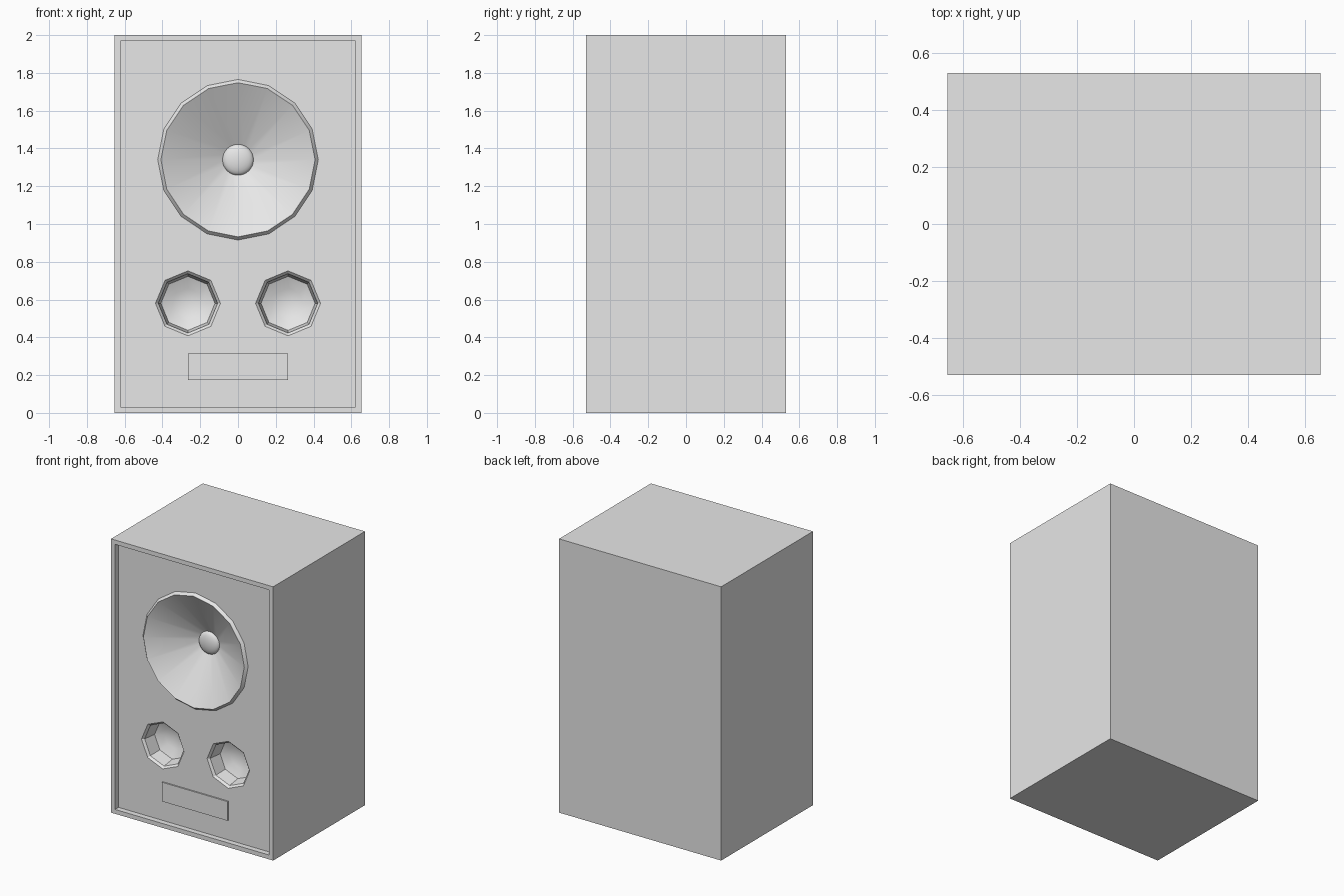
import bpy, bmesh
from math import sin, cos, pi, radians
from mathutils import Matrix

default = bpy.data.objects.get("Cube")
if default:
    bpy.data.objects.remove(default)

WIDTH, DEPTH, HEIGHT = 1.31, 1.06, 2.0
PANEL_Y = -DEPTH / 2 + 0.04
WOOFER = (0, 1.34)
PORTS = {"left": (0.265, 0.58), "right": (-0.265, 0.58)}

grey = bpy.data.materials.new("light grey")
grey.use_nodes = True
grey.diffuse_color = (0.8, 0.8, 0.8, 1)
grey.node_tree.nodes["Principled BSDF"].inputs["Base Color"].default_value = grey.diffuse_color


def add_object(name, bm):
    mesh = bpy.data.meshes.new(name)
    bm.to_mesh(mesh)
    bm.free()
    mesh.materials.append(grey)
    obj = bpy.data.objects.new(name, mesh)
    bpy.context.collection.objects.link(obj)
    return obj


def activate(obj):
    bpy.ops.object.select_all(action='DESELECT')
    obj.select_set(True)
    bpy.context.view_layer.objects.active = obj


def box(bm, size, centre):
    bmesh.ops.create_cube(bm, size=1, matrix=Matrix.Translation(centre) @ Matrix.Diagonal((*size, 1)))


def lathe(name, centre, profile, sides):
    """Turn (radius, depth behind the panel) points, outside to inside, around a y axis."""
    bm = bmesh.new()
    rings = []
    for r, depth in profile:
        count = sides if r else 1
        rings.append([bm.verts.new((centre[0] + r * sin(2 * pi * i / sides), PANEL_Y + depth,
                                    centre[1] + r * cos(2 * pi * i / sides))) for i in range(count)])
    for outer, inner in zip(rings, rings[1:]):
        for i in range(sides):
            j = (i + 1) % sides
            if len(inner) == 1:
                bm.faces.new((outer[i], inner[0], outer[j]))
            else:
                bm.faces.new((outer[i], inner[i], inner[j], outer[j]))
    obj = add_object(name, bm)
    activate(obj)
    bpy.ops.object.shade_smooth_by_angle(angle=radians(30))
    return obj


def cut_hole(target, centre, radius, sides):
    bm = bmesh.new()
    spin = Matrix.Translation((centre[0], PANEL_Y, centre[1])) @ Matrix.Rotation(pi / 2, 4, 'X')
    bmesh.ops.create_cone(bm, cap_ends=True, segments=sides, radius1=radius, radius2=radius,
                          depth=0.6, matrix=spin)
    cutter = add_object("hole_cutter", bm)
    cutter.hide_render = True
    activate(target)
    mod = target.modifiers.new("hole", 'BOOLEAN')
    mod.operation, mod.solver, mod.object = 'DIFFERENCE', 'EXACT', cutter
    bpy.ops.object.modifier_apply(modifier=mod.name)
    bpy.data.objects.remove(cutter)


# Cabinet with a recessed front panel
bm = bmesh.new()
box(bm, (WIDTH, DEPTH, HEIGHT), (0, 0, HEIGHT / 2))
bm.normal_update()
front = min(bm.faces, key=lambda f: f.normal.y)
bmesh.ops.inset_region(bm, faces=[front], thickness=0.045)
panel = bmesh.ops.extrude_discrete_faces(bm, faces=[front])["faces"][0]
bmesh.ops.translate(bm, verts=panel.verts, vec=(0, PANEL_Y + DEPTH / 2, 0))
cabinet = add_object("cabinet", bm)

# Openings in the panel
cut_hole(cabinet, WOOFER, 0.425, 16)
for centre in PORTS.values():
    cut_hole(cabinet, centre, 0.172, 8)

# Large driver: raised rim, straight cone and domed cap
lathe("woofer_cone", WOOFER, [(0.425, 0), (0.408, -0.02), (0.075, 0.165)], 16)
dome = [(0.082 * cos(t * pi / 12), 0.16 - 0.03 * sin(t * pi / 12)) for t in range(6)]
lathe("woofer_cap", WOOFER, dome + [(0, 0.13)], 32)

# Small drivers: chamfered octagonal wells with shallow bowls
for side, centre in PORTS.items():
    lathe(side + "_small_driver", centre,
          [(0.172, 0), (0.157, 0.015), (0.143, 0.11), (0.08, 0.14), (0, 0.155)], 8)

# Blank plate below the drivers
bm = bmesh.new()
box(bm, (0.53, 0.02, 0.14), (0, PANEL_Y, 0.245))
add_object("front_plate", bm)
